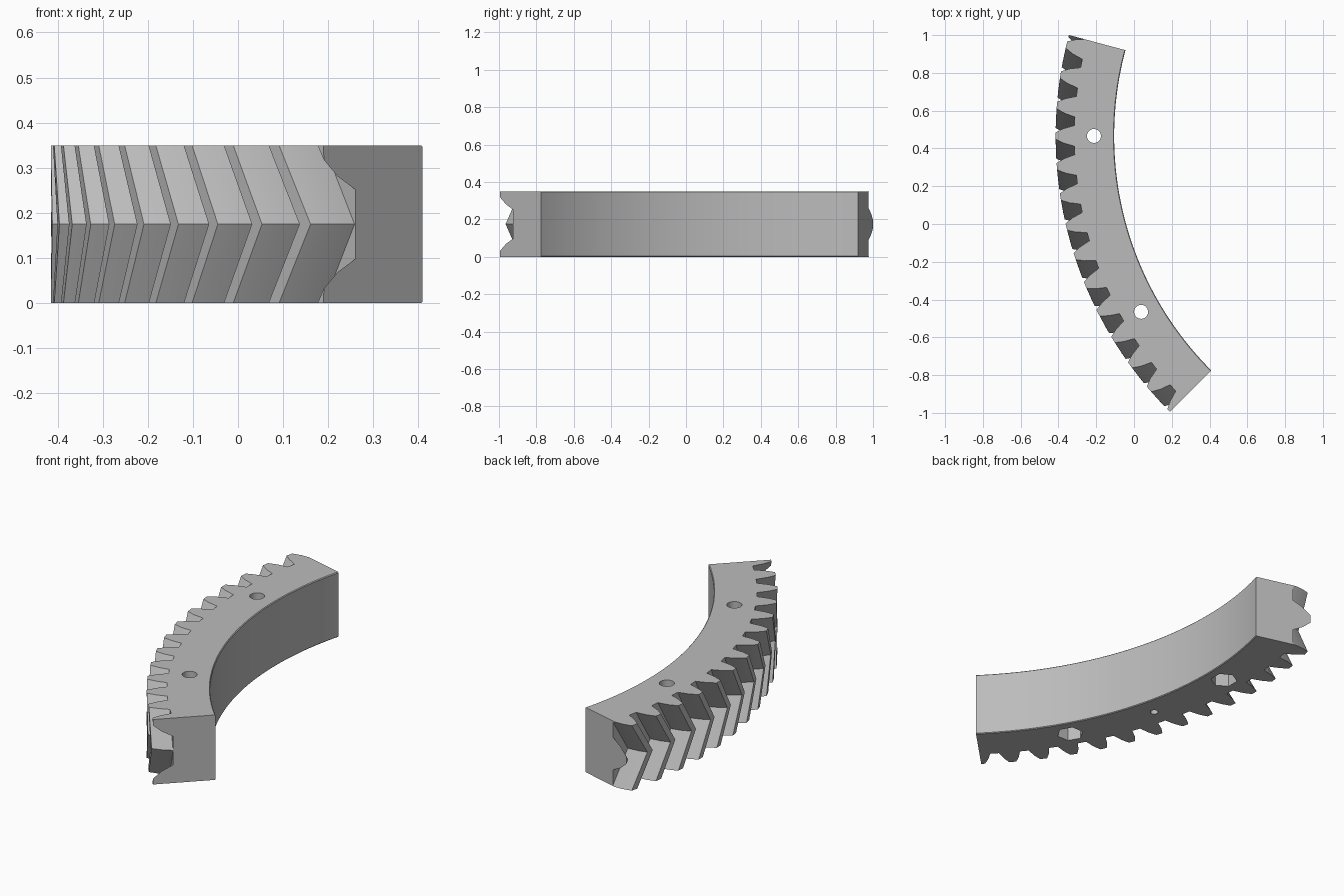
import bpy, bmesh
from math import radians, sin, cos
from mathutils import Vector

if "Cube" in bpy.data.objects:
    bpy.data.objects.remove(bpy.data.objects["Cube"])

CX, CY = 1.65, 0.466            # centre of the full ring
R_IN, R_ROOT, R_FLANK, R_TIP = 1.755, 1.966, 2.022, 2.065
HEIGHT, CHAMFER = 0.35, 0.004
PITCH, HELIX, GAP = 4.5, 2.88, 45.6   # degrees; GAP = a gap centre at mid height
START, END = -15, 45            # ends of the segment, measured from -x towards -y
BOLT_R = 1.862


def polar(r, deg, z):
    a = radians(deg)
    return Vector((CX - r * cos(a), CY - r * sin(a), z))


# One tooth gap: radius and angular offset from the gap centre
gap_profile = [(R_TIP, -1.75), (R_FLANK, -1.15), (R_ROOT, -0.66),
               (R_ROOT, 0.66), (R_FLANK, 1.15), (R_TIP, 1.75)]
outline = [(r, GAP + k * PITCH + d) for k in range(-16, 3) for r, d in gap_profile]

# Loft the herringbone section through bottom, middle and top
bm = bmesh.new()
columns = []
for r, a in outline:
    loop = [polar(r, a - HELIX, 0), polar(r, a, HEIGHT / 2), polar(r, a - HELIX, HEIGHT),
            polar(R_IN + CHAMFER, a - HELIX, HEIGHT), polar(R_IN, a - HELIX, HEIGHT - CHAMFER),
            polar(R_IN, a - HELIX, CHAMFER), polar(R_IN + CHAMFER, a - HELIX, 0)]
    columns.append([bm.verts.new(p) for p in loop])
for c, d in zip(columns, columns[1:]):
    n = len(c)
    for i in range(n):
        j = (i + 1) % n
        bm.faces.new((c[i], d[i], d[j], c[j]))

# Cut both ends radially and close them
for deg, side in ((START, -1), (END, 1)):
    a = radians(deg)
    normal = Vector((sin(a), -cos(a), 0)) * side
    cut = bmesh.ops.bisect_plane(bm, geom=bm.verts[:] + bm.edges[:] + bm.faces[:],
                                 plane_co=(CX, CY, 0), plane_no=normal, clear_outer=True)
    rim = [e for e in bm.edges if e.is_boundary
           and all(abs((v.co - Vector((CX, CY, 0))).dot(normal)) < 1e-4 for v in e.verts)]
    bmesh.ops.holes_fill(bm, edges=rim, sides=0)
bmesh.ops.recalc_face_normals(bm, faces=bm.faces[:])

mesh = bpy.data.meshes.new("gear_segment")
bm.to_mesh(mesh)
bm.free()
gear = bpy.data.objects.new("gear_segment", mesh)
bpy.context.collection.objects.link(gear)


def drill(sides, radius, z0, z1, deg):
    """Cut a prism into the segment on the bolt circle."""
    pos = polar(BOLT_R, deg, (z0 + z1) / 2)
    bpy.ops.mesh.primitive_cylinder_add(vertices=sides, radius=radius, depth=z1 - z0,
                                        location=pos, rotation=(0, 0, radians(deg)))
    cutter = bpy.context.object
    mod = gear.modifiers.new("hole", "BOOLEAN")
    mod.operation, mod.solver, mod.object = "DIFFERENCE", "EXACT", cutter
    bpy.context.view_layer.objects.active = gear
    bpy.ops.object.modifier_apply(modifier=mod.name)
    bpy.data.objects.remove(cutter)


# Bolt holes with hexagonal nut pockets, and a small blind hole between them
for deg in (0, 30):
    drill(32, 0.037, -0.1, HEIGHT + 0.1, deg)
    drill(6, 0.068, -0.1, 0.1, deg)
drill(16, 0.02, -0.1, 0.03, 15)

# Plain grey finish
grey = bpy.data.materials.new("grey")
grey.use_nodes = True
color = (0.5, 0.5, 0.5, 1)
grey.diffuse_color = color
grey.node_tree.nodes["Principled BSDF"].inputs["Base Color"].default_value = color
gear.data.materials.clear()
gear.data.materials.append(grey)

bpy.ops.object.select_all(action="DESELECT")
gear.select_set(True)
bpy.context.view_layer.objects.active = gear
bpy.ops.object.shade_smooth_by_angle(angle=radians(12))
